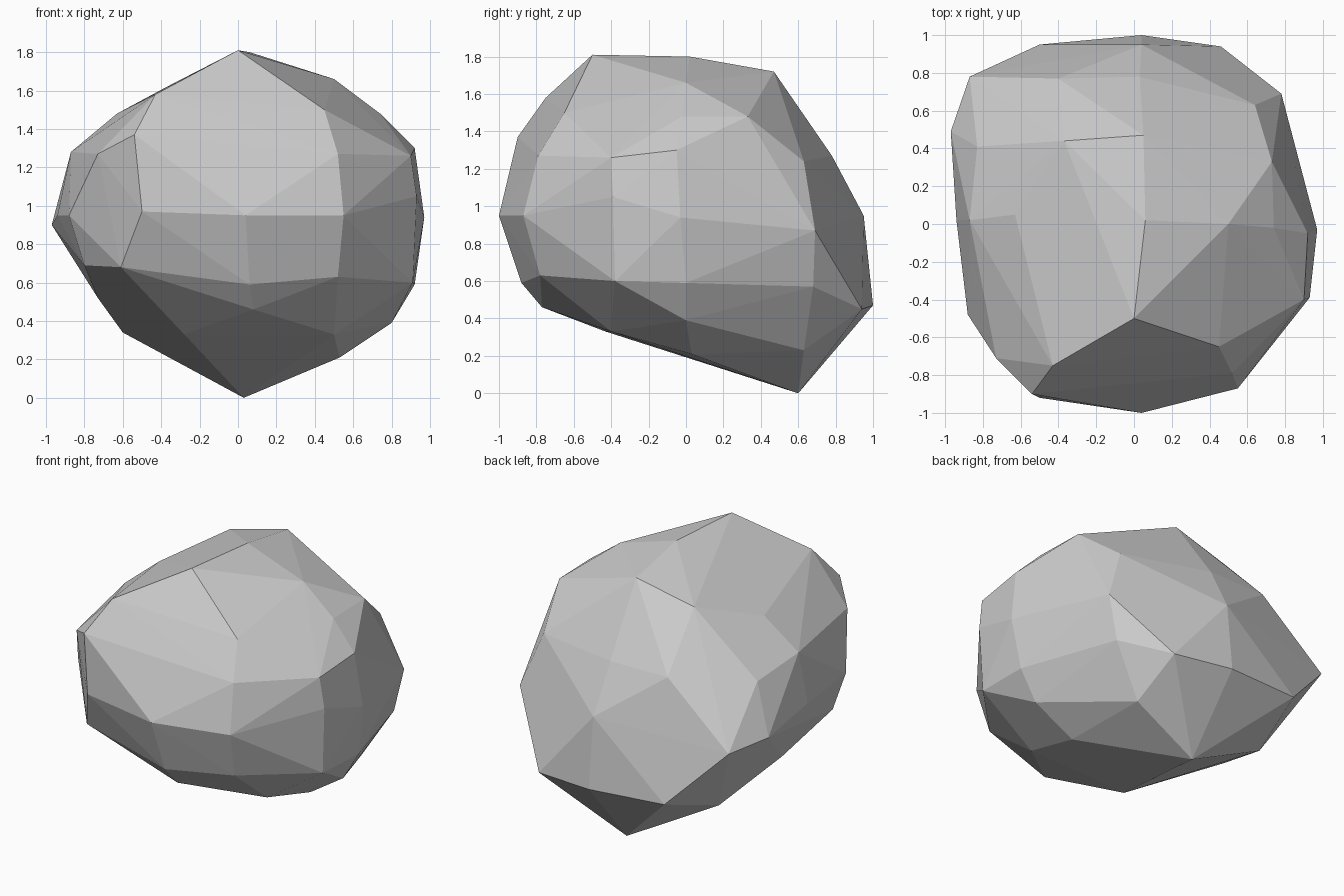
import bpy, bmesh

# Key corners of the boulder, grouped in bands from top to bottom
crown = [(0, -.5, 1.81), (.06, .02, 1.80), (.05, .47, 1.72), (.5, 0, 1.66),
         (-.43, -.75, 1.58), (.45, -.65, 1.5), (-.37, .44, 1.62), (-.63, .05, 1.48)]
shoulder = [(-.54, -.9, 1.37), (.52, -.79, 1.27), (.9, -.4, 1.26), (.92, -.05, 1.30),
            (.74, -.02, 1.48), (.73, .33, 1.48), (.64, .63, 1.24), (.03, .78, 1.27),
            (-.4, .77, 1.27), (-.83, .41, 1.22), (-.87, .02, 1.28), (-.73, -.71, 1.27)]
belly = [(.04, -1, .95), (.55, -.87, .95), (.93, -.39, 1.05), (.97, -.03, .94),
         (.78, .69, .87), (.04, .95, .95), (-.87, .78, .87), (-.97, .49, .90),
         (-.94, .02, .95), (-.88, -.48, .95), (-.5, -.92, .97)]
underside = [(.06, -.88, .59), (.52, -.78, .63), (.91, -.38, .60), (.92, 0, .59),
             (.71, .68, .57), (.46, .94, .45), (.04, 1, .47), (-.5, .95, .49),
             (-.61, -.77, .68), (-.8, -.45, .69), (-.73, 0, .52)]
foot = [(.08, -.77, .46), (.5, -.4, .33), (.53, .03, .21), (.8, 0, .39),
        (.5, .63, .23), (-.28, -.43, .33), (-.6, .5, .34), (.03, .6, 0)]

# Boulder: faceted skin stretched over the corners
bm = bmesh.new()
for band in (crown, shoulder, belly, underside, foot):
    for p in band:
        bm.verts.new(p)
bmesh.ops.convex_hull(bm, input=bm.verts[:])
loose = [v for v in bm.verts if not v.link_faces]
bmesh.ops.delete(bm, geom=loose, context='VERTS')
bmesh.ops.recalc_face_normals(bm, faces=bm.faces[:])

mesh = bpy.data.meshes.new("boulder")
bm.to_mesh(mesh)
bm.free()
boulder = bpy.data.objects.new("boulder", mesh)
bpy.context.collection.objects.link(boulder)
